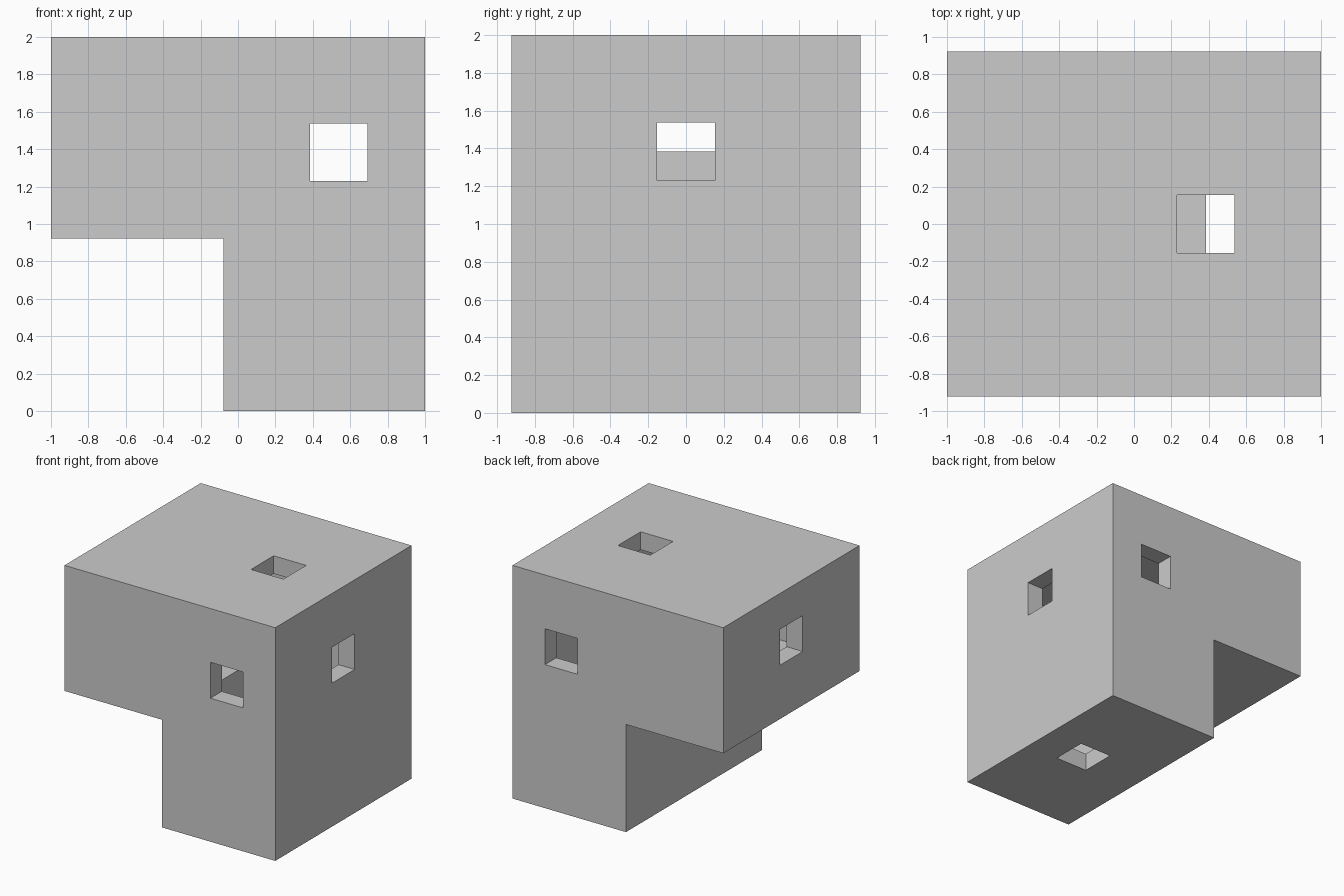
import bpy, bmesh

if "Cube" in bpy.data.objects:
    bpy.data.objects.remove(bpy.data.objects["Cube"])

U = 2 / 13                      # grid unit: body is 13 x 12 x 13 units, walls 1 unit thick
OFFSET = (-6.5, -6.0, 0.0)      # moves unit coordinates into the centred frame


def prism(name, profile, y0, y1):
    """Extrude an XZ profile (in units) from y0 to y1."""
    bm = bmesh.new()
    verts = [bm.verts.new([(c + o) * U for c, o in zip((x, y0, z), OFFSET)])
             for x, z in profile]
    face = bm.faces.new(verts)
    ext = bmesh.ops.extrude_face_region(bm, geom=[face])["geom"]
    bmesh.ops.translate(bm, vec=(0, (y1 - y0) * U, 0),
                        verts=[v for v in ext if isinstance(v, bmesh.types.BMVert)])
    bmesh.ops.recalc_face_normals(bm, faces=bm.faces)
    mesh = bpy.data.meshes.new(name)
    bm.to_mesh(mesh)
    bm.free()
    obj = bpy.data.objects.new(name, mesh)
    bpy.context.collection.objects.link(obj)
    return obj


def box(name, x, y, z):
    return prism(name, [(x[0], z[0]), (x[1], z[0]), (x[1], z[1]), (x[0], z[1])], *y)


def l_profile(inset):
    """Inverted L: full-width top arm with the leg on the right."""
    t, far = inset, 13 - inset
    return [(6 + t, t), (far, t), (far, far), (t, far), (t, 6 + t), (6 + t, 6 + t)]


# Outer block
body = prism("hollow_l_block", l_profile(0), 0, 12)

# Hollow interior, then square openings through the walls
cutters = [
    prism("cavity_cutter", l_profile(1), 1, 11),
    box("front_back_cutter", (9, 11), (-1, 13), (8, 10)),
    box("right_cutter", (11.5, 14), (5, 7), (8, 10)),
    box("left_cutter", (-1, 1.5), (5, 7), (9, 11)),
    box("top_cutter", (8, 10), (5, 7), (11.5, 14)),
    box("bottom_cutter", (9, 11), (5, 7), (-1, 1.5)),
]
for cutter in cutters:
    cutter.hide_render = True
    mod = body.modifiers.new(cutter.name, 'BOOLEAN')
    mod.operation = 'DIFFERENCE'
    mod.solver = 'EXACT'
    mod.object = cutter

# Bake the cuts and clear the helpers
bpy.context.view_layer.update()
result = bpy.data.meshes.new_from_object(
    body.evaluated_get(bpy.context.evaluated_depsgraph_get()))
body.modifiers.clear()
body.data = result
for cutter in cutters:
    bpy.data.objects.remove(cutter)
